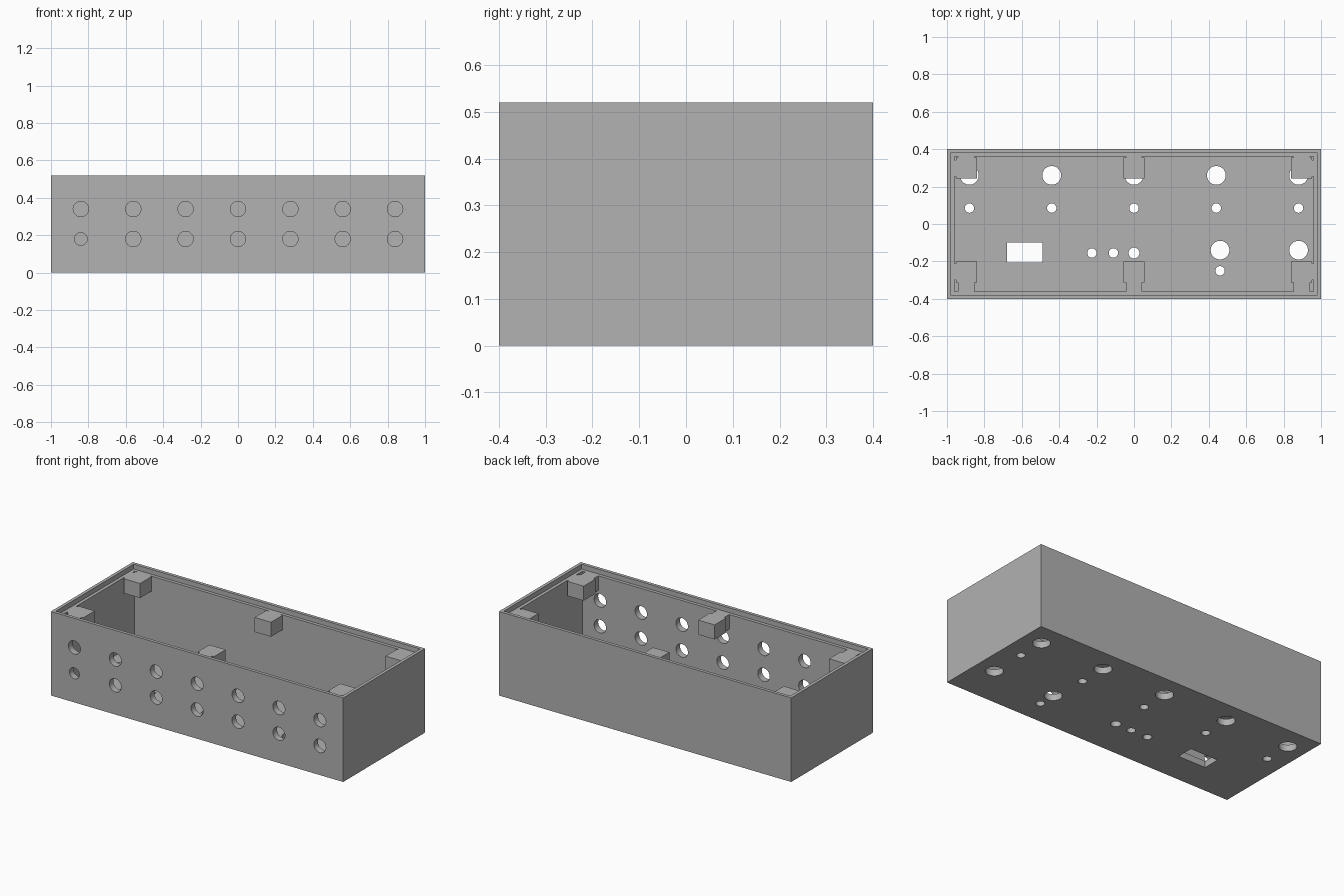
import bpy, bmesh, math
from mathutils import Matrix, Vector

if "Cube" in bpy.data.objects:
    bpy.data.objects.remove(bpy.data.objects["Cube"])

grey = bpy.data.materials.new("plain grey")
grey.diffuse_color = (0.445, 0.445, 0.445, 1)
grey.use_nodes = True
grey.node_tree.nodes["Principled BSDF"].inputs["Base Color"].default_value = grey.diffuse_color

L, W, H = 1.0, 0.4, 0.52        # half length, half width, height
T, LIP, LEDGE = 0.04, 0.02, 0.49  # wall, lid lip width, ledge height


def make_object(name, bm):
    bmesh.ops.recalc_face_normals(bm, faces=bm.faces)
    mesh = bpy.data.meshes.new(name)
    bm.to_mesh(mesh)
    bm.free()
    mesh.materials.append(grey)
    ob = bpy.data.objects.new(name, mesh)
    bpy.context.collection.objects.link(ob)
    return ob


def add_box(bm, lo, hi):
    lo, hi = Vector(lo), Vector(hi)
    m = Matrix.Translation((lo + hi) / 2) @ Matrix.Diagonal((*(hi - lo), 1))
    bmesh.ops.create_cube(bm, size=1, matrix=m)


def add_drill(bm, pos, r, along_y=False):
    m = Matrix.Translation(pos)
    if along_y:
        m = m @ Matrix.Rotation(math.pi / 2, 4, 'X')
    bmesh.ops.create_cone(bm, cap_ends=True, segments=40, radius1=r, radius2=r,
                          depth=0.12, matrix=m)


def cut(ob, bm):
    cutter = make_object("cutter", bm)
    cutter.hide_render = True
    mod = ob.modifiers.new("cut", 'BOOLEAN')
    mod.operation, mod.solver, mod.object = 'DIFFERENCE', 'EXACT', cutter
    bpy.context.view_layer.objects.active = ob
    bpy.ops.object.modifier_apply(modifier=mod.name)
    bpy.data.objects.remove(cutter)


# Open enclosure: solid block, main cavity, then lid recess
bm = bmesh.new()
add_box(bm, (-L, -W, 0), (L, W, H))
enclosure = make_object("enclosure", bm)

bm = bmesh.new()
add_box(bm, (-L + T, -W + T, T), (L - T, W - T, H + 0.1))
cut(enclosure, bm)

bm = bmesh.new()
add_box(bm, (-L + LIP, -W + LIP, LEDGE), (L - LIP, W - LIP, H + 0.1))
cut(enclosure, bm)

# Two rows of front panel holes; the lower left one is smaller
bm = bmesh.new()
for i in range(-3, 4):
    for z in (0.18, 0.34):
        r = 0.034 if i == -3 and z == 0.18 else 0.041
        add_drill(bm, (i * 0.28, -W + T / 2, z), r, along_y=True)

# Floor holes and switch window
for x in (-0.88, -0.44, 0, 0.44, 0.88):
    add_drill(bm, (x, 0.26, T / 2), 0.05)
    add_drill(bm, (x, 0.085, T / 2), 0.025)
for x, y, r in ((0.46, -0.14, 0.05), (0.88, -0.14, 0.05), (0.46, -0.25, 0.025),
                (-0.225, -0.155, 0.025), (-0.11, -0.155, 0.025), (0, -0.155, 0.029)):
    add_drill(bm, (x, y, T / 2), r)
add_box(bm, (-0.68, -0.205, -0.05), (-0.49, -0.1, 0.1))
cut(enclosure, bm)


# Lid mounts: square blocks with narrow necks reaching the walls
def mount(name, cx, y_in, y_out, sy):
    s = 1 if cx >= 0 else -1
    c, h, n, wall, side = abs(cx), 0.056, 0.044, W - T, L - T
    cy = (y_in + y_out) / 2
    pts = [(c - h, y_in), (c + h, y_in)]
    if c > 0.5:  # corner mounts also reach the end wall
        pts += [(c + h, cy - n), (side, cy - n), (side, cy + n), (c + h, cy + n)]
    pts += [(c + h, y_out), (c + n, y_out), (c + n, wall), (c - n, wall),
            (c - n, y_out), (c - h, y_out)]
    bm = bmesh.new()
    face = bm.faces.new([bm.verts.new((s * x, sy * y, 0.4)) for x, y in pts])
    top = bmesh.ops.extrude_face_region(bm, geom=[face])["geom"]
    bmesh.ops.translate(bm, vec=(0, 0, LEDGE - 0.4),
                        verts=[g for g in top if isinstance(g, bmesh.types.BMVert)])
    make_object(name, bm)


for label, x in (("left", -0.896), ("middle", 0), ("right", 0.896)):
    mount("back_" + label + "_mount", x, 0.243, 0.355, 1)
    mount("front_" + label + "_mount", x, 0.2, 0.313, -1)

# Smooth hole walls, sharp edges elsewhere
bpy.ops.object.select_all(action='DESELECT')
enclosure.select_set(True)
bpy.context.view_layer.objects.active = enclosure
bpy.ops.object.shade_smooth_by_angle(angle=math.radians(30))
